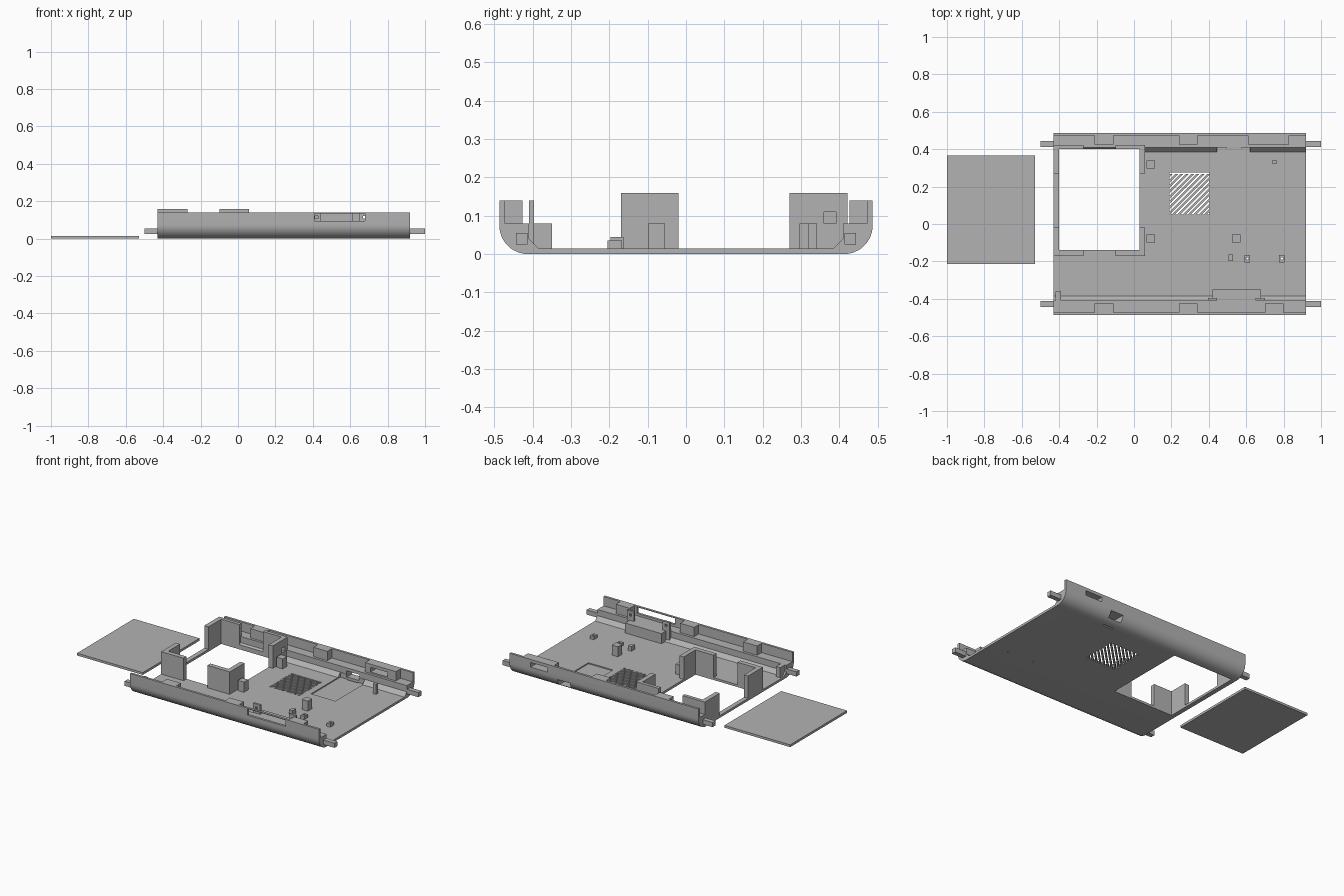
import bpy, bmesh, math

cube = bpy.data.objects.get("Cube")
if cube:
    bpy.data.objects.remove(cube, do_unlink=True)

grey = bpy.data.materials.new("matte grey plastic")
grey.use_nodes = True
tone = (0.45, 0.45, 0.45, 1)
grey.diffuse_color = tone
grey.node_tree.nodes["Principled BSDF"].inputs["Base Color"].default_value = tone


def finish(name, bm):
    bmesh.ops.recalc_face_normals(bm, faces=bm.faces)
    me = bpy.data.meshes.new(name)
    bm.to_mesh(me)
    bm.free()
    me.materials.append(grey)
    ob = bpy.data.objects.new(name, me)
    bpy.context.collection.objects.link(ob)
    return ob


def prism(name, points, offset):
    """Extrude a planar outline by an offset vector."""
    bm = bmesh.new()
    face = bm.faces.new([bm.verts.new(p) for p in points])
    out = bmesh.ops.extrude_face_region(bm, geom=[face])
    moved = [v for v in out["geom"] if isinstance(v, bmesh.types.BMVert)]
    bmesh.ops.translate(bm, verts=moved, vec=offset)
    return finish(name, bm)


def box(name, x0, x1, y0, y1, z0, z1):
    return prism(name, [(x0, y0, z0), (x1, y0, z0), (x1, y1, z0), (x0, y1, z0)],
                 (0, 0, z1 - z0))


def cut(ob, *bounds):
    """Subtract a box and bake the result."""
    cutter = box("cutter", *bounds)
    cutter.hide_render = True
    mod = ob.modifiers.new("cut", "BOOLEAN")
    mod.operation = "DIFFERENCE"
    mod.solver = "EXACT"
    mod.object = cutter
    bpy.context.view_layer.update()
    deps = bpy.context.evaluated_depsgraph_get()
    mesh = bpy.data.meshes.new_from_object(ob.evaluated_get(deps))
    ob.modifiers.clear()
    ob.data = mesh
    bpy.data.objects.remove(cutter, do_unlink=True)


LEFT, RIGHT = -0.43, 0.92
FLOOR, LEDGE, TOP, TALL = 0.015, 0.08, 0.14, 0.16
HALF, RADIUS = 0.487, 0.075

# Curved tray: one half of the cross-section, mirrored
outer = [(HALF, TOP)]
for i in range(13):
    a = math.radians(90 * i / 12)
    outer.append((HALF - RADIUS + RADIUS * math.cos(a), RADIUS - RADIUS * math.sin(a)))
inner = [(0.385, FLOOR), (0.41, 0.04), (0.41, LEDGE), (0.472, LEDGE), (0.472, TOP)]
section = outer + [(-y, z) for y, z in reversed(outer)]
section += [(-y, z) for y, z in reversed(inner)] + inner
tray = prism("tray_shell", [(LEFT, y, z) for y, z in section], (RIGHT - LEFT, 0, 0))

cut(tray, -0.4, 0.03, -0.14, 0.4, -0.1, 0.3)          # large compartment opening
cut(tray, 0.19, 0.405, 0.05, 0.275, -0.1, 0.1)        # vent opening
cut(tray, 0.445, 0.62, 0.11, 0.409, 0.008, 0.07)      # shallow board recess
cut(tray, 0.49, 0.58, 0.405, 0.6, 0.02, 0.06)         # rear connector port
cut(tray, 0.495, 0.575, 0.403, 0.413, -0.1, 0.03)     # port drain slot
cut(tray, 0.41, 0.68, -0.6, -0.46, 0.095, 0.135)      # front window
cut(tray, 0.65, 0.77, 0.45, 0.6, 0.09, 0.12)          # rear window
for x in (0.605, 0.79):
    cut(tray, x - 0.006, x + 0.006, -0.191, -0.179, -0.1, 0.1)
tray.data.shade_smooth()
tray.data.set_sharp_from_angle(angle=math.radians(30))

# Diagonal vent slats
side, pitch = 0.218, 0.0285
x0, y0 = 0.188, 0.05


def slat_ends(c):
    return ((x0 + max(0, c), y0 + max(0, -c), 0),
            (x0 + min(side, side + c), y0 + min(side, side - c), 0))


for i in range(15):
    c = -side + 0.004 + i * pitch
    a, b = slat_ends(c)
    d, e = slat_ends(min(c + pitch * 0.55, side - 0.001))
    prism("vent_slat", [a, b, e, d], (0, 0, FLOOR))

# Tall L-shaped corner brackets around the opening
for x_out, x_in, x_end in ((LEFT, -0.4, -0.27), (0.06, 0.03, -0.1)):
    for y_out, y_in, y_end in ((-0.17, -0.14, -0.02), (0.422, 0.4, 0.27)):
        outline = [(x_out, y_out), (x_end, y_out), (x_end, y_in),
                   (x_in, y_in), (x_in, y_end), (x_out, y_end)]
        bracket = prism("corner_bracket", [(x, y, FLOOR - 0.004) for x, y in outline],
                        (0, 0, TALL - FLOOR + 0.004))
        if x_out > 0 and y_out > 0:
            cut(bracket, 0, 0.1, 0.36, 0.392, 0.08, 0.11)   # cable hole

# Inner wall tabs and end pegs on both sides
for s in (-1, 1):
    spans = [(-0.21, -0.11), (0.24, 0.34), (0.7, 0.8)]
    if s > 0:
        spans[2] = (0.61, 0.83)
    for a, b in spans:
        tab = box("wall_tab", a, b, *sorted((s * 0.426, s * 0.474)), LEDGE - 0.002, TOP)
        if s > 0 and b > 0.8:
            cut(tab, 0.65, 0.77, 0.4, 0.6, 0.09, 0.12)
    for a, b in ((-0.5, LEFT + 0.01), (RIGHT - 0.01, 1.0)):
        box("end_peg", a, b, *sorted((s * 0.413, s * 0.443)), 0.025, 0.055)

# Front window mount: two drilled uprights and a shelf
for x in (0.42, 0.675):
    upright = box("window_upright", x - 0.025, x + 0.025, -0.41, -0.396, FLOOR, TOP)
    cut(upright, x - 0.007, x + 0.007, -0.5, -0.3, 0.108, 0.122)
box("window_shelf", 0.42, 0.68, -0.41, -0.35, FLOOR - 0.002, LEDGE)
box("corner_post", -0.42, -0.39, -0.41, -0.362, FLOOR - 0.002, LEDGE)

# Floor posts
for x, y in ((0.09, 0.318), (0.09, -0.077), (0.547, -0.077)):
    box("floor_post", x - 0.022, x + 0.022, y - 0.022, y + 0.022, FLOOR - 0.002, LEDGE)
box("slim_post", 0.74, 0.762, 0.32, 0.342, FLOOR - 0.002, LEDGE)
box("small_stop", 0.504, 0.528, -0.197, -0.163, FLOOR - 0.002, 0.045)

# Drilled bosses
for x in (0.605, 0.79):
    boss = box("screw_boss", x - 0.014, x + 0.014, -0.205, -0.167, FLOOR - 0.002, 0.035)
    cut(boss, x - 0.006, x + 0.006, -0.191, -0.179, -0.1, 0.1)

# Separate cover plate beside the tray
box("loose_cover", -1.0, -0.53, -0.215, 0.365, 0, FLOOR)
